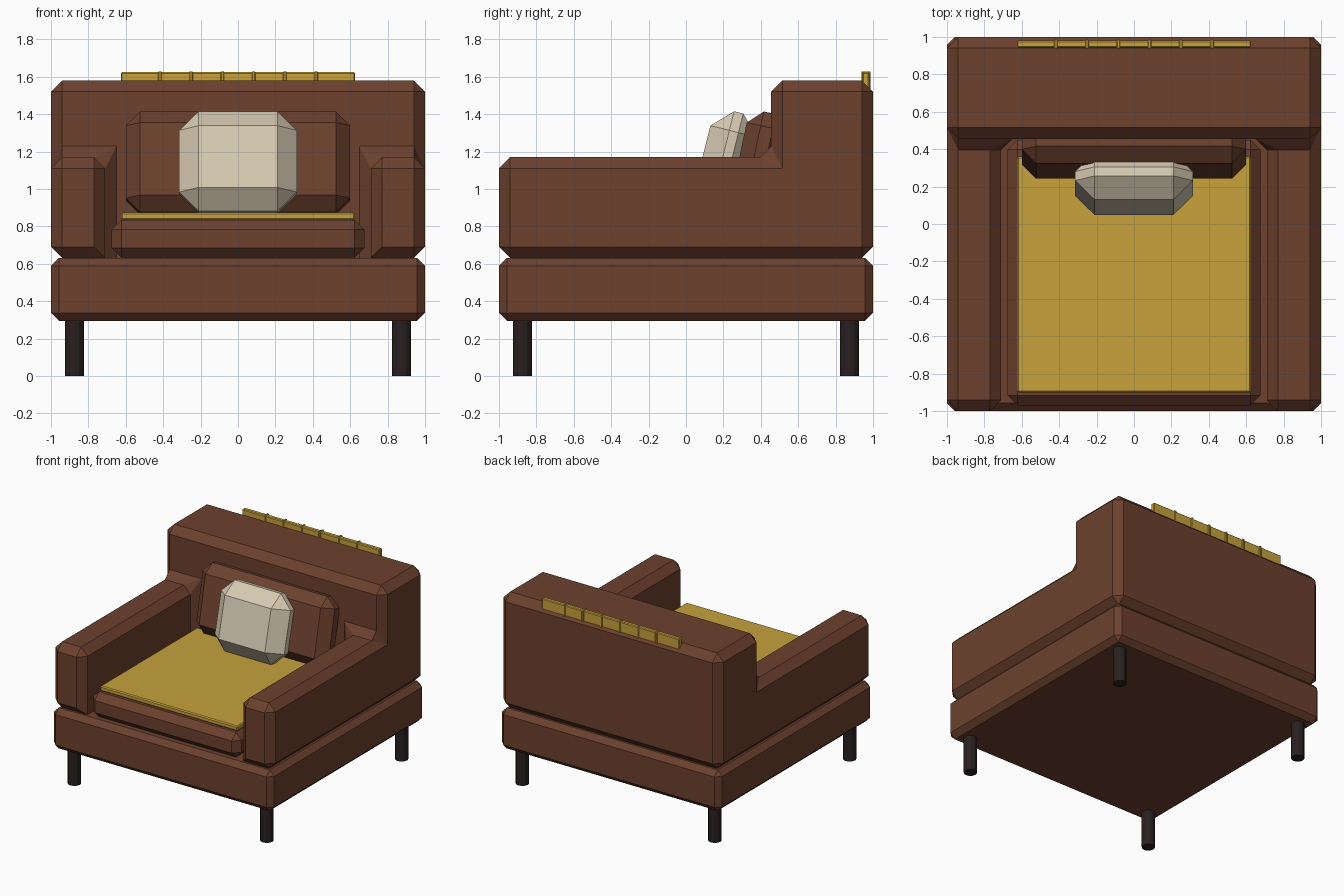
import bpy, bmesh, math
from mathutils import Matrix

if "Cube" in bpy.data.objects:
    bpy.data.objects.remove(bpy.data.objects["Cube"])


def material(name, rgb):
    m = bpy.data.materials.new(name)
    m.diffuse_color = (*rgb, 1)
    m.use_nodes = True
    m.node_tree.nodes["Principled BSDF"].inputs["Base Color"].default_value = m.diffuse_color
    return m


LEATHER = material("brown leather", (0.150, 0.053, 0.027))
MUSTARD = material("mustard cloth", (0.570, 0.360, 0.045))
CREAM = material("cream cloth", (0.680, 0.600, 0.450))
DARK = material("dark wood", (0.022, 0.014, 0.014))


def finish(bm, name, mat):
    bmesh.ops.recalc_face_normals(bm, faces=bm.faces)
    me = bpy.data.meshes.new(name)
    bm.to_mesh(me)
    bm.free()
    me.materials.append(mat)
    ob = bpy.data.objects.new(name, me)
    bpy.context.collection.objects.link(ob)
    return ob


def chamfer(bm, edges, width):
    bmesh.ops.bevel(bm, geom=list(edges), offset=width, offset_type='OFFSET',
                    segments=1, profile=0.5, affect='EDGES')


def block(name, mat, centre, size, bevel=0, tilt=0):
    """Box with chamfered edges, leaning back by tilt degrees."""
    bm = bmesh.new()
    bmesh.ops.create_cube(bm, size=1, matrix=Matrix.Diagonal((*size, 1)))
    if bevel:
        chamfer(bm, bm.edges, bevel)
    ob = finish(bm, name, mat)
    ob.location = centre
    ob.rotation_euler.x = math.radians(-tilt)
    return ob


# Arms and back: one U-shaped shell made from the outside faces of grid cells
xs, ys, zs = (-1, -0.71, 0.71, 1), (-1, 0.455, 1), (0.63, 1.17, 1.58)
cells = {(0, 0, 0), (2, 0, 0)} | {(i, 1, k) for i in range(3) for k in range(2)}
bm = bmesh.new()
for cell in cells:
    for axis in range(3):
        for side in (0, 1):
            neighbour = list(cell)
            neighbour[axis] += 1 if side else -1
            if tuple(neighbour) in cells:
                continue
            u, v = [a for a in range(3) if a != axis]
            quad = []
            for du, dv in ((0, 0), (1, 0), (1, 1), (0, 1)):
                p = list(cell)
                p[axis] += side
                p[u] += du
                p[v] += dv
                quad.append(bm.verts.new((xs[p[0]], ys[p[1]], zs[p[2]])))
            bm.faces.new(quad)
bmesh.ops.remove_doubles(bm, verts=bm.verts, dist=1e-4)
bmesh.ops.recalc_face_normals(bm, faces=bm.faces)
bmesh.ops.dissolve_limit(bm, angle_limit=0.02, verts=bm.verts, edges=bm.edges)


def inner_bottom(e):
    return all(v.co.z < 0.64 and abs(v.co.x) < 0.72 and v.co.y < 0.46 for v in e.verts)


chamfer(bm, [e for e in bm.edges if not inner_bottom(e)], 0.06)
finish(bm, "arms_and_back", LEATHER)

# Base and cushions
block("base", LEATHER, (0, 0, 0.4625), (2, 2, 0.335), 0.042)
block("seat_cushion", LEATHER, (0, -0.26, 0.7325), (1.35, 1.42, 0.205), 0.053)
block("back_cushion", LEATHER, (0, 0.391, 1.138), (1.2, 0.22, 0.55), 0.077, 12)
block("pillow", CREAM, (0, 0.215, 1.142), (0.63, 0.26, 0.55), 0.105, 14)

# Seat blanket, and the ribbed strip along the top of the back
block("seat_blanket", MUSTARD, (0, -0.27, 0.855), (1.25, 1.26, 0.04), 0.008)
block("back_strip", MUSTARD, (0, 0.962, 1.577), (1.25, 0.036, 0.094), 0.006)
for i in range(6):
    block("strip_rib", MUSTARD, ((i - 2.5) * 0.167, 0.962, 1.579),
          (0.018, 0.05, 0.1), 0.004)

# Legs
for x in (-0.875, 0.875):
    for y in (-0.875, 0.875):
        bm = bmesh.new()
        bmesh.ops.create_cone(bm, cap_ends=True, segments=12, radius1=0.051,
                              radius2=0.051, depth=0.32,
                              matrix=Matrix.Translation((x, y, 0.16)))
        finish(bm, "leg", DARK)
